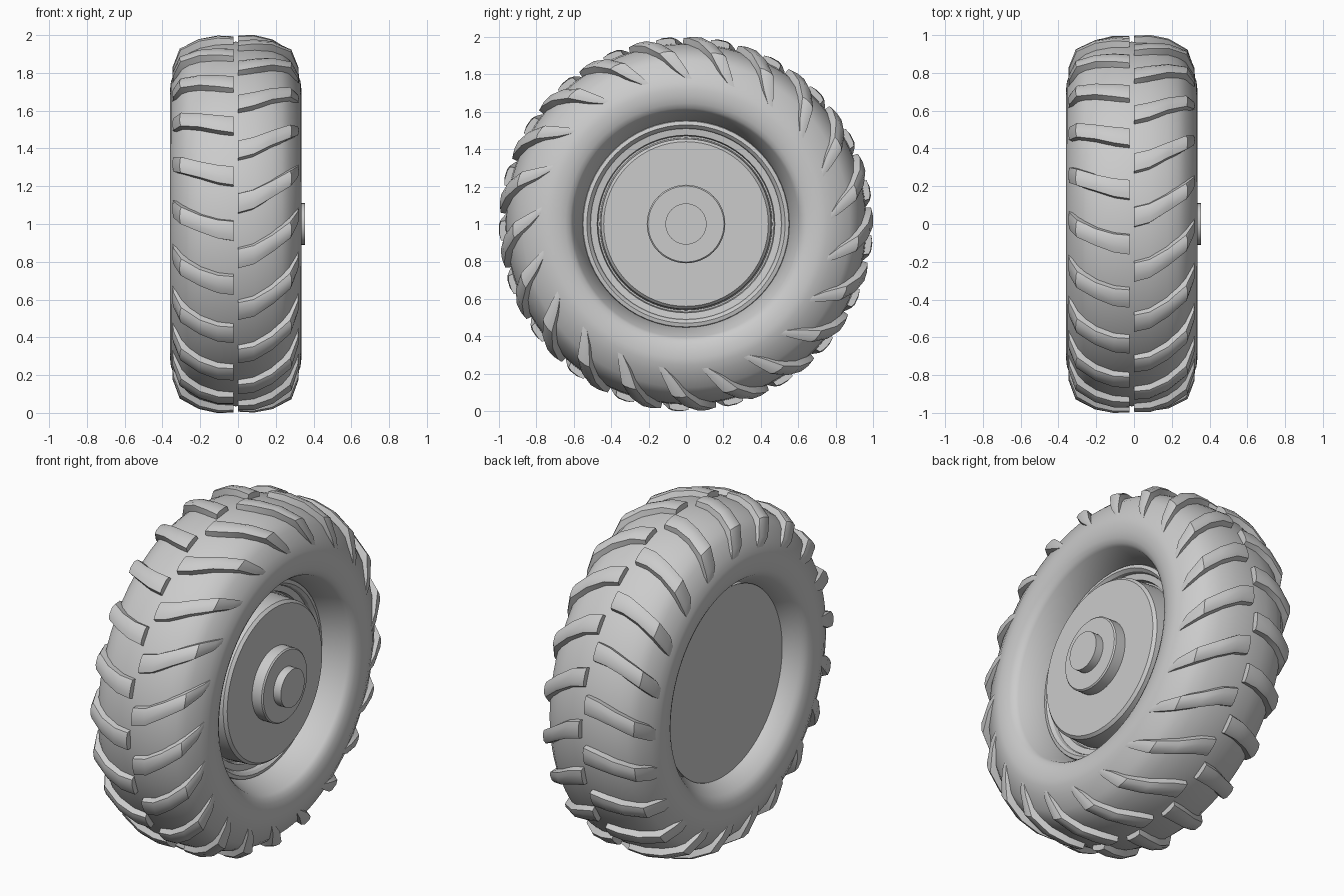
import bpy, bmesh, math
from mathutils import Vector

cube = bpy.data.objects.get("Cube")
if cube:
    bpy.data.objects.remove(cube)

MID = -0.012      # middle plane of the tyre
LUGS = 21
PITCH = 360 / LUGS

grey = bpy.data.materials.new("plain_grey")
grey.use_nodes = True
colour = (0.6, 0.6, 0.6, 1)
grey.diffuse_color = colour
grey.node_tree.nodes["Principled BSDF"].inputs["Base Color"].default_value = colour


def polar(x, r, deg):
    """Point around the axle; the angle runs from the front upwards."""
    a = math.radians(deg)
    return Vector((x, -r * math.cos(a), 1 + r * math.sin(a)))


def finish(bm, name, angle):
    bmesh.ops.remove_doubles(bm, verts=bm.verts, dist=1e-5)
    bmesh.ops.recalc_face_normals(bm, faces=bm.faces)
    mesh = bpy.data.meshes.new(name)
    bm.to_mesh(mesh)
    bm.free()
    mesh.materials.append(grey)
    ob = bpy.data.objects.new(name, mesh)
    bpy.context.collection.objects.link(ob)
    bpy.ops.object.select_all(action='DESELECT')
    ob.select_set(True)
    bpy.context.view_layer.objects.active = ob
    bpy.ops.object.shade_smooth_by_angle(angle=math.radians(angle))
    return ob


def lathe(name, profile, steps, angle=30, closed=False):
    """Spin (x, radius) points about the axle."""
    bm = bmesh.new()
    rings = [[bm.verts.new(polar(x, r, 360 * i / steps)) for i in range(steps)]
             if r > 0 else [bm.verts.new((x, 0, 1))] * steps for x, r in profile]
    pairs = list(zip(rings, rings[1:]))
    if closed:
        pairs.append((rings[-1], rings[0]))
    for a, b in pairs:
        for i in range(steps):
            j = (i + 1) % steps
            bm.faces.new(list(dict.fromkeys((a[i], a[j], b[j], b[i]))))
    return finish(bm, name, angle)


# Tyre carcass: half section mirrored about the middle plane
half = [(0, .965), (.1, .96), (.19, .937), (.245, .91), (.285, .875), (.325, .8),
        (.343, .755), (.347, .72), (.344, .68), (.335, .645), (.322, .62), (.305, .606)]
section = [(MID - x, r) for x, r in reversed(half)] + [(MID + x, r) for x, r in half[1:]]
section += [(.13, .545), (-.25, .55)]
lathe("tyre", section, 84, 40, closed=True)

# Tread lug stations: side distance, body radius, lower angle, upper angle, height
left_lug = [(.013, .965, -5.5, 1.5, .033), (.09, .96, -4.8, 1.9, .042),
            (.18, .94, -2.8, 3.4, .044), (.265, .893, -.4, 6.2, .048),
            (.315, .82, 2, 9, .022), (.338, .765, 5.5, 10, -.004)]
right_lug = [(.013, .965, -5.5, 1.5, .033), (.09, .96, -4.2, 2.6, .042),
             (.18, .94, -.6, 5.6, .044), (.265, .893, 3.6, 9.8, .046),
             (.315, .82, 8.5, 13.5, .02), (.338, .765, 14, 16, -.004)]


def tread(name, stations, side, shift):
    bm = bmesh.new()
    for n in range(LUGS):
        turn = n * PITCH + shift
        rows = []
        for k, (x, r, low, high, h) in enumerate(stations):
            # Outward direction of the carcass at this station
            a, b = stations[max(k - 1, 0)], stations[min(k + 1, len(stations) - 1)]
            out = Vector((a[1] - b[1], b[0] - a[0])).normalized()
            if k == 0:
                out = Vector((0, 1))
            row = []
            for t, lift in ((0, -.03), (.06, h * .85), (.3, h), (.7, h * .97), (.9, h * .75), (1, -.03)):
                row.append(bm.verts.new(polar(MID + side * (x + out.x * lift), r + out.y * lift,
                                              turn + low + (high - low) * t)))
            rows.append(row)
        for a, b in zip(rows, rows[1:]):
            for i in range(len(a) - 1):
                bm.faces.new((a[i], a[i + 1], b[i + 1], b[i]))
        bm.faces.new(rows[0])
        bm.faces.new(rows[-1])
    finish(bm, name, 35)


tread("tread_lugs_right", left_lug, -1, 0)
tread("tread_lugs_left", right_lug, 1, PITCH / 2)

# Wheel: stepped rim, raised disc, hub and axle cap on the outer side
lathe("rim", [(.1, .57), (.16, .55), (.165, .53), (.15, .515), (.13, .51), (.125, .475),
              (.1, .47), (.1, 0)], 64)
lathe("wheel_disc", [(.09, .462), (.222, .455), (.238, .44), (.238, 0)], 64)
lathe("hub", [(.23, .21), (.3, .21), (.307, .203), (.307, 0)], 48)
lathe("axle_cap", [(.3, .11), (.355, .11), (.355, 0)], 32)

# Flat inner plate closing the other side
lathe("inner_plate", [(-.2, .575), (-.24, .575), (-.24, 0)], 64)
